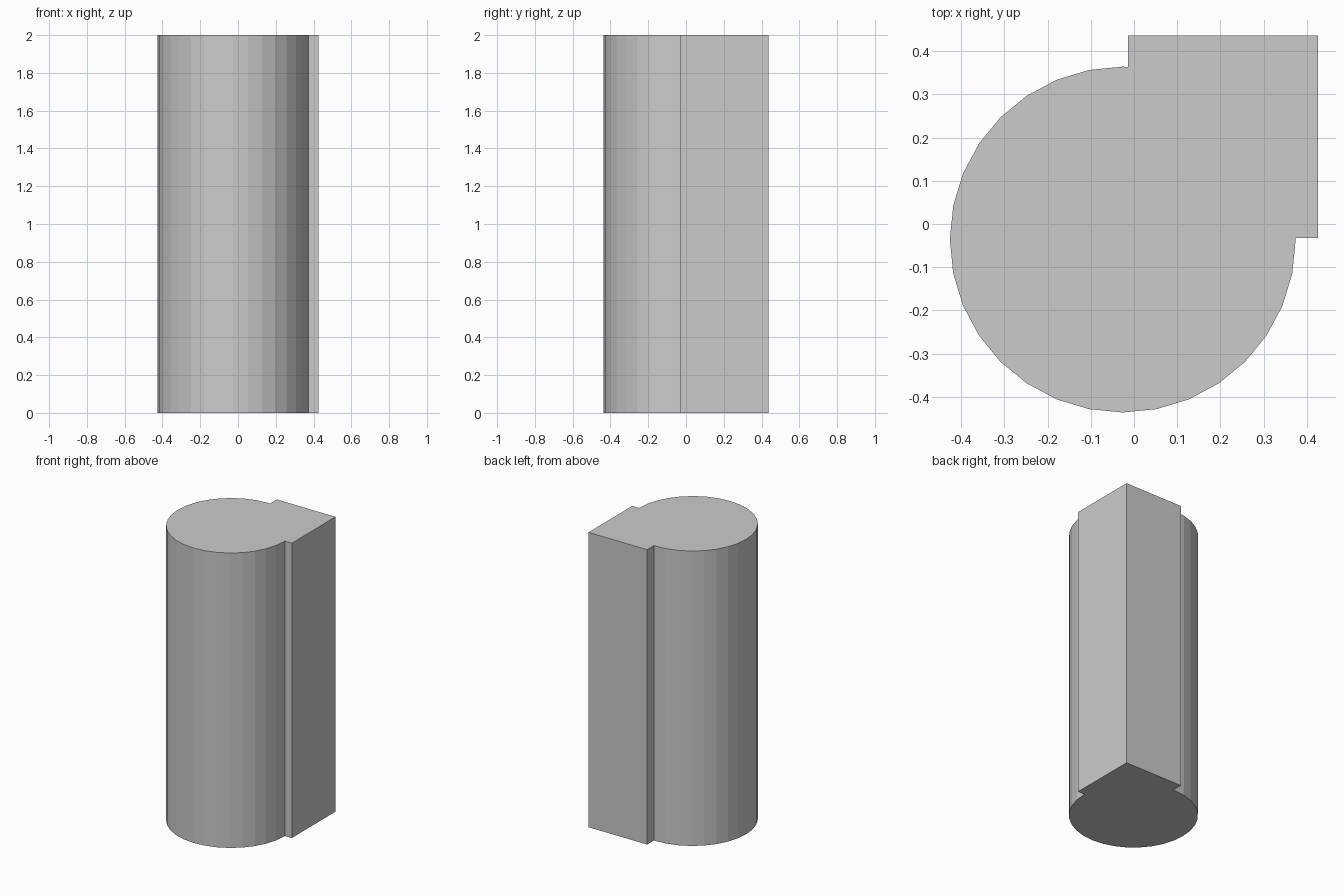
import bpy, bmesh
from math import sin, cos, tau

if "Cube" in bpy.data.objects:
    bpy.data.objects.remove(bpy.data.objects["Cube"])

HEIGHT = 2.0
CX, CY, R, SIDES = -0.026, -0.036, 0.4, 32
X0, X1, Y0, Y1 = -0.014, 0.426, -0.032, 0.436   # square corner block

# Round part of the outline: three quarters of a 32-sided circle
outline = [(CX + R * cos(tau * i / SIDES), CY + R * sin(tau * i / SIDES))
           for i in range(SIDES // 4, SIDES + 1)]
# Square corner block closing the outline
outline += [(CX + R, Y0), (X1, Y0), (X1, Y1), (X0, Y1), (X0, CY + R - 0.001)]

# Extrude the outline into the column
bm = bmesh.new()
base = bm.faces.new([bm.verts.new((x, y, 0)) for x, y in outline])
top = bmesh.ops.extrude_face_region(bm, geom=[base], use_keep_orig=True)
bmesh.ops.translate(bm, vec=(0, 0, HEIGHT),
                    verts=[v for v in top["geom"] if isinstance(v, bmesh.types.BMVert)])
bmesh.ops.recalc_face_normals(bm, faces=bm.faces)

mesh = bpy.data.meshes.new("column")
bm.to_mesh(mesh)
bm.free()
bpy.context.collection.objects.link(bpy.data.objects.new("column", mesh))
